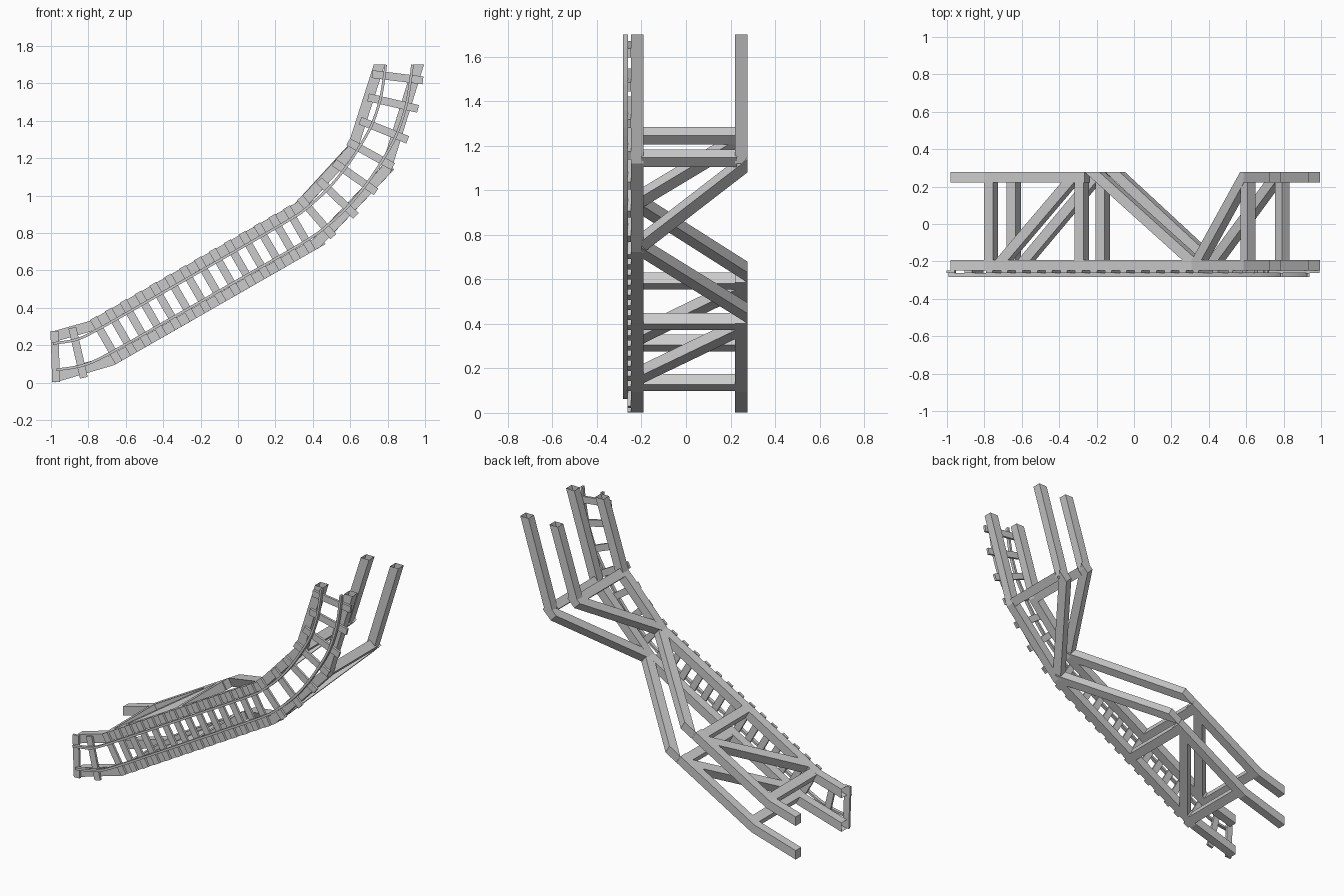
import bpy, bmesh, math
from mathutils import Vector

if "Cube" in bpy.data.objects:
    bpy.data.objects.remove(bpy.data.objects["Cube"])

H = 0.028                       # half beam width
FRONT, BACK = -0.220, 0.249     # centre planes of the two trusses
# chord centre lines (x, z); the third point is where the back chord stops
UPPER = [(-0.98, 0.248), (-0.783, 0.304), (-0.25, 0.609), (0.325, 0.938), (0.61, 1.245), (0.755, 1.70)]
LOWER = [(-0.98, 0.030), (-0.673, 0.120), (-0.14, 0.425), (0.42, 0.746), (0.79, 1.135), (0.965, 1.70)]
# centre line of the track
TRACK = [(-0.98, 0.139), (-0.855, 0.160), (-0.73, 0.214), (-0.36, 0.424), (0.0, 0.630), (0.32, 0.815),
         (0.42, 0.885), (0.532, 0.987), (0.626, 1.099), (0.709, 1.222), (0.78, 1.35),
         (0.829, 1.495), (0.853, 1.633), (0.861, 1.70)]


def skin(name, rings, caps=True):
    """Join four-cornered rings into a square tube."""
    bm = bmesh.new()
    vs = [[bm.verts.new(p) for p in r] for r in rings]
    for a, b in zip(vs, vs[1:]):
        for i in range(4):
            j = (i + 1) % 4
            bm.faces.new((a[i], a[j], b[j], b[i]))
    if caps:
        bm.faces.new(vs[0][::-1])
        bm.faces.new(vs[-1])
    bmesh.ops.recalc_face_normals(bm, faces=bm.faces[:])
    me = bpy.data.meshes.new(name)
    bm.to_mesh(me)
    bm.free()
    ob = bpy.data.objects.new(name, me)
    bpy.context.collection.objects.link(ob)
    return ob


def normals(path):
    """Mitred normals along an x-z path."""
    pts = [Vector(p) for p in path]
    d = [(b - a).normalized() for a, b in zip(pts, pts[1:])]
    out = []
    for i in range(len(pts)):
        a, b = d[max(i - 1, 0)], d[min(i, len(d) - 1)]
        t = (a + b).normalized()
        out.append(Vector((-t.y, t.x)) / t.dot(b))
    return pts, out


def ribbon(name, pts, offs, y, hy, caps=True):
    rings = []
    for p, o in zip(pts, offs):
        a, b = p + o, p - o
        rings.append([(a.x, y - hy, a.y), (a.x, y + hy, a.y), (b.x, y + hy, b.y), (b.x, y - hy, b.y)])
    return skin(name, rings, caps)


def on_chord(path, x):
    for (x0, z0), (x1, z1) in zip(path, path[1:]):
        if x <= x1:
            break
    k = (z1 - z0) / (x1 - x0)
    return z0 + k * (x - x0), Vector((1, 0, k)).normalized()


# main chords, open ended, cut vertically at the bottom and level at the top
for label, path in (("upper", UPPER), ("lower", LOWER)):
    pts, ns = normals(path)
    ns[0] = Vector((0, 1 / ns[0].y))
    ns[-1] = Vector((1 / ns[-1].x, 0))
    offs = [n * H for n in ns]
    ribbon(label + "_front_chord", pts, offs, FRONT, H, False)
    ribbon(label + "_back_chord_bottom", pts[:3], offs[:3], BACK, H)
    ribbon(label + "_back_chord_top", pts[4:], offs[4:], BACK, H, False)


# cross beams and diagonals, with ends cut flush to the chord planes
def brace(name, path, x0, y0, x1, y1, tilt=None):
    z0, c = on_chord(path, x0)
    z1, _ = on_chord(path, x1)
    p, q = Vector((x0, y0, z0)), Vector((x1, y1, z1))
    if tilt is not None:
        c = Vector((math.cos(tilt), 0, math.sin(tilt)))
    d = (q - p).normalized()
    n = Vector((-c.z, 0, c.x)) * H
    s = c * H / math.sqrt(max(1 - d.dot(c) ** 2, 0.1))
    skin(name, [[e + s + n, e - s + n, e - s - n, e + s - n] for e in (p, q)])


YF, YB, YO = FRONT + H - 0.008, BACK - H + 0.008, BACK + H
T30 = math.radians(30)
for label, path, cross, diags in (
        ("upper", UPPER, (-0.765, -0.28, 0.61),
         ((-0.70, YF, -0.335, YB), (-0.21, YO, 0.32, YF), (0.35, YF, 0.612, YO))),
        ("lower", LOWER, (-0.643, -0.167, 0.793),
         ((-0.58, YF, -0.22, YB), (-0.10, YO, 0.415, YF), (0.435, YF, 0.785, YO)))):
    for i, x in enumerate(cross):
        brace(f"{label}_cross_beam_{i}", path, x, YF, x, YB, T30 if i < 2 else math.radians(48))
    for i, dg in enumerate(diags):
        brace(f"{label}_diagonal_{i}", path, *dg, tilt=T30 if i < 2 else math.radians(45))


# smooth centre line through the track points
def smooth(path, steps=4):
    p = [Vector(a) for a in path]
    p = [2 * p[0] - p[1]] + p + [2 * p[-1] - p[-2]]
    out = []
    for a, b, c, d in zip(p, p[1:], p[2:], p[3:]):
        for k in range(steps):
            t = k / steps
            out.append(0.5 * (2 * b + (c - a) * t + (2 * a - 5 * b + 4 * c - d) * t * t
                              + (3 * b - a - 3 * c + d) * t ** 3))
    return out + [p[-2]]


# rails
pts, ns = normals(smooth(TRACK))
for label, side in (("upper", 1), ("lower", -1)):
    rail = [p + n * 0.071 * side for p, n in zip(pts, ns)]
    rail[-1].y = 1.70
    ribbon(label + "_rail", rail, [n * 0.007 for n in ns], -0.272, 0.0105)


# ties laid across the rails
def tie(name, x, z, ang):
    t = Vector((math.cos(ang), math.sin(ang)))
    n = Vector((-t.y, t.x)) * 0.137
    c = Vector((x, z))
    ribbon(name, [c - t * 0.021, c + t * 0.021], [n, n], -0.2555, 0.0075)


curved = [(-0.977, 0.140, 2), (-0.855, 0.160, 13), (0.42, 0.885, 41), (0.532, 0.987, 46),
          (0.626, 1.099, 55), (0.709, 1.222, 61), (0.78, 1.35, 68), (0.829, 1.495, 77), (0.853, 1.633, 83)]
for i, (x, z, a) in enumerate(curved):
    tie(f"curve_tie_{i}", x, z, math.radians(a))
for i in range(14):
    x = -0.705 + i * 0.0795
    tie(f"straight_tie_{i}", x, 0.214 + (x + 0.728) * 0.573, T30)
